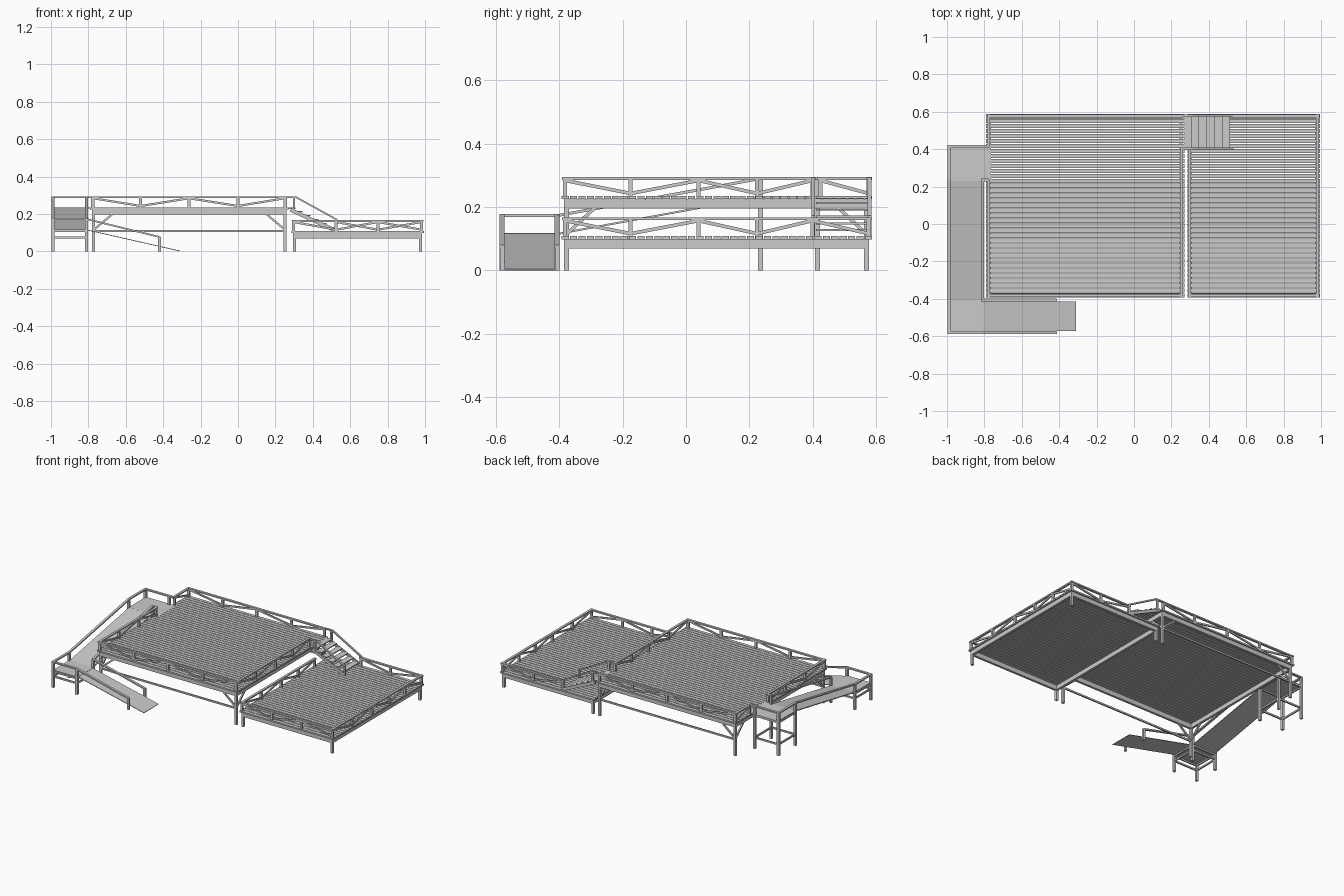
import bpy, bmesh
from mathutils import Vector, Matrix

if "Cube" in bpy.data.objects:
    bpy.data.objects.remove(bpy.data.objects["Cube"])


def build(name, bars):
    """One object from bars: (start, end, width, height)."""
    bm = bmesh.new()
    for p, q, w, h in bars:
        p, q = Vector(p), Vector(q)
        d = q - p
        length = d.length
        d.normalize()
        up = Vector((0, 0, 1)) if abs(d.z) < 0.99 else Vector((0, 1, 0))
        side = up.cross(d).normalized()
        up = d.cross(side)
        m = Matrix((d, side, up)).transposed().to_4x4()
        m.translation = (p + q) / 2
        bmesh.ops.create_cube(bm, size=1, matrix=m @ Matrix.Diagonal((length, w, h, 1)))
    me = bpy.data.meshes.new(name)
    bm.to_mesh(me)
    bm.free()
    ob = bpy.data.objects.new(name, me)
    bpy.context.collection.objects.link(ob)
    return ob


Y0, Y1 = -0.39, 0.585
P = 0.016          # post thickness
R = 0.055          # rail height above the deck


def deck(name, x0, x1, top):
    # planks running along x
    n = 37
    pitch = (Y1 + 0.005 - Y0 + 0.005) / n
    build(name + "_planks", [
        ((x0, Y0 - 0.005 + (i + .5) * pitch, top - .005),
         (x1, Y0 - 0.005 + (i + .5) * pitch, top - .005), pitch - .004, .01) for i in range(n)])
    # perimeter beams
    z, t, h = top - .024, .016, .03
    a, b, c, d = x0 + .018, x1 - .018, Y0 + .013, Y1 - .015
    build(name + "_frame", [
        ((a - t/2, c, z), (b + t/2, c, z), t, h), ((a - t/2, d, z), (b + t/2, d, z), t, h),
        ((a, c, z), (a, d, z), t, h), ((b, c, z), (b, d, z), t, h)])
    # corner legs
    build(name + "_legs", [((x, y, 0), (x, y, top - .012), P, P) for x in (a, b) for y in (c, d)])
    return a, b, c, d


def railing(name, points, top, zigzag=True):
    """Posts at points, a top rail, and alternating diagonals."""
    bars = []
    for i, (x, y) in enumerate(points):
        bars.append(((x, y, top - .01), (x, y, top + R), P, P * .8))
        if i:
            u, v = points[i - 1]
            if zigzag:
                s, e = (top + R - .006, top + .008) if i % 2 else (top + .008, top + R - .006)
                bars.append(((u, v, s), (x, y, e), .008, .011))
    (x0, y0), (x1, y1) = points[0], points[-1]
    d = Vector((x1 - x0, y1 - y0)).normalized() * .01
    bars.append(((x0 - d.x, y0 - d.y, top + R), (x1 + d.x, y1 + d.y, top + R), .016, .009))
    build(name, bars)


HI, LO = .235, .108
ya, yb = Y0 + .008, Y1 - .008
side_y = (ya, -.175, .04, .225, .40)

# high deck
a, b, c, d = deck("high_deck", -.79, .27, HI)
xs = (-.775, -.52, -.262, 0, .25)
railing("high_front_railing", [(x, ya) for x in xs], HI)
railing("high_back_railing", [(x, yb) for x in xs], HI)
railing("high_right_railing", [(.255, y) for y in side_y], HI)
railing("high_left_railing", [(-.778, y) for y in side_y[:4]], HI)
railing("high_left_short_railing", [(-.778, .425), (-.778, yb)], HI)

# leg braces under the high deck
bars = [((a, y, .11), (b, y, .11), .009, .011) for y in (c, d)]
for x, sx in ((a, 1), (b, -1)):
    for y, sy in ((c, 1), (d, -1)):
        bars.append(((x, y, .115), (x + sx * .105, y, .203), .01, .011))
        bars.append(((x, y, .115), (x, y + sy * .095, .203), .01, .011))
build("high_leg_braces", bars)

# low deck
deck("low_deck", .285, .995, LO)
xs = (.298, .525, .748, .982)
railing("low_front_railing", [(x, ya) for x in xs], LO)
railing("low_back_railing", [(x, yb) for x in xs[1:]], LO)
railing("low_right_railing", [(.982, y) for y in side_y + (yb,)], LO)
railing("low_left_railing", [(.298, y) for y in side_y], LO)

# stairs between the decks
treads = []
for i in range(5):
    x, z = .325 + i * .042, HI - .022 - i * .0215
    treads.append(((x, .41, z), (x, .575, z), .042, .006))
treads.append(((.288, .41, HI - .004), (.288, .575, HI - .004), .04, .007))
build("stair_treads", treads)
bars = []
for y in (.402, .58):
    bars += [((.28, y, HI - .012), (.52, y, LO + .004), .008, .02),
             ((.25, y, HI + R), (.312, y, HI + R), .012, .009),
             ((.31, y, HI + R), (.528, y, LO + .062), .012, .009),
             ((.525, y, LO), (.525, y, LO + .064), .012, .012),
             ((.3, y, HI - .02), (.3, y, HI + R), .012, .012)]
build("stair_stringers_and_handrails", bars)

# access ramps and landings
XO, XI, YF, YN = -.99, -.81, -.581, -.407
ML = .118
T = .006
build("upper_landing", [((-.99, .325, HI - .003), (-.765, .325, HI - .003), .19, T)])
build("long_ramp", [((-.9, .232, HI - .003), (-.9, YN, ML - .003), .175, T)])
build("lower_landing", [((-.99, -.494, ML - .003), (-.805, -.494, ML - .003), .175, T)])
build("short_ramp", [((-.808, -.494, ML - .003), (-.31, -.494, .002), .158, .004)])

# ramp posts and ground braces
posts, braces = [], []
for y0, y1, z in ((.235, .415, HI), (YF, YN, ML)):
    for x in (XO, XI):
        for y in (y0, y1):
            posts.append(((x, y, 0), (x, y, z + R), P, P))
        braces.append(((x, y0, .075), (x, y1, .075), .009, .011))
        braces.append(((x, y0, z - .01), (x, y1, z - .01), .009, .011))
    for y in (y0, y1):
        braces.append(((XO, y, .075), (XI, y, .075), .009, .011))
        braces.append(((XO, y, z - .01), (XI, y, z - .01), .009, .011))
posts += [((-.42, y, 0), (-.42, y, .078), .014, .014) for y in (YF, YN)]
build("ramp_posts", posts)
build("ramp_braces", braces)

# ramp handrails
h, m = HI + R, ML + R
w, t = .016, .009
bars = [((XO - .008, .415, h), (-.775, .415, h), w, t),
        ((XO, .423, h), (XO, .235, h), w, t),
        ((XI, .235, h), (-.778, .235, h), w, t),
        ((XO, YN, m), (XO, YF - .008, m), w, t),
        ((XO - .008, YF, m), (XI, YF, m), w, t)]
bars += [((x, .235, h), (x, YN, m), w, t) for x in (XO, XI)]
bars += [((XI, y, m), (-.415, y, .076), w, t) for y in (YF, YN)]
build("ramp_handrails", bars)
